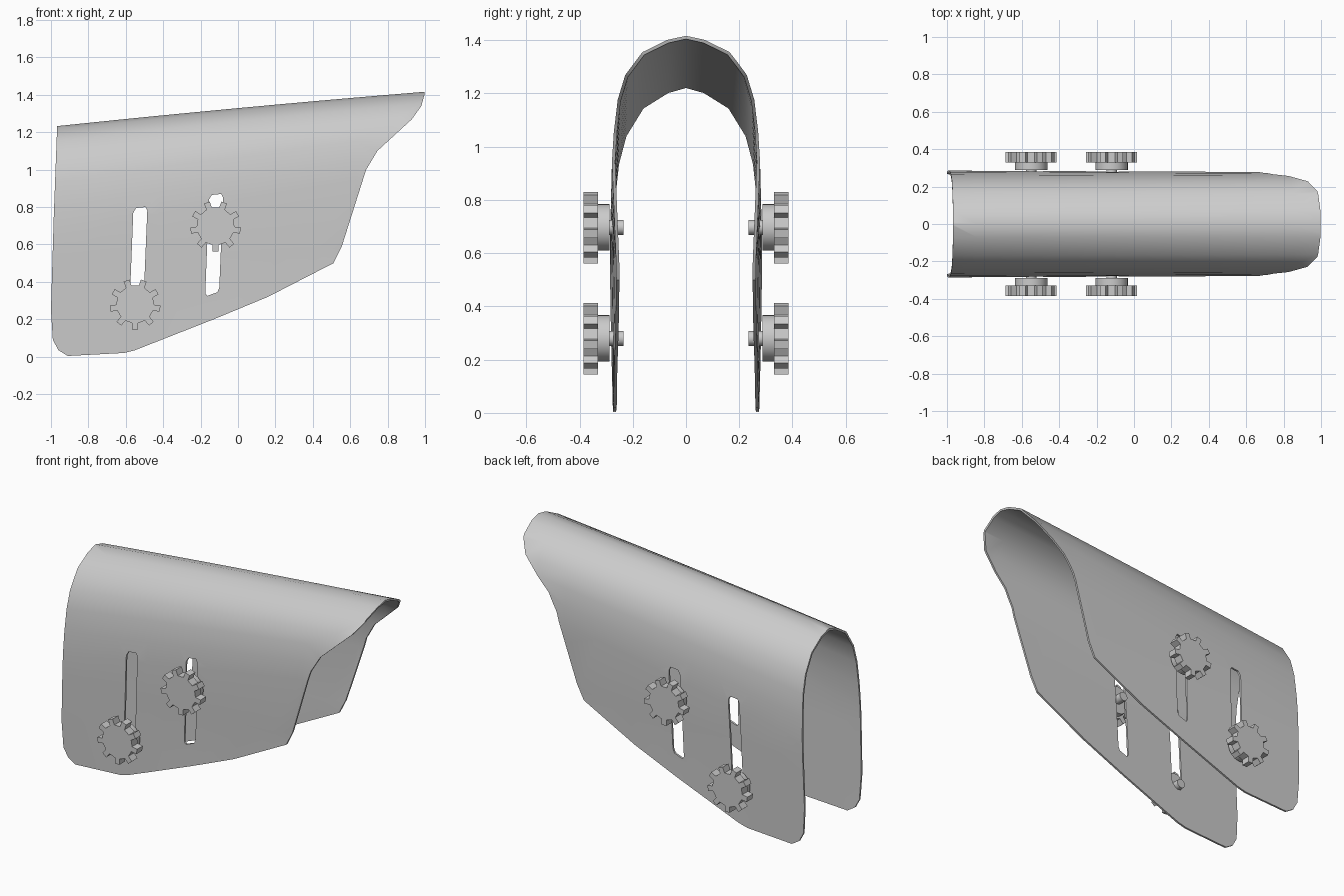
import bpy, bmesh, math

cube = bpy.data.objects.get("Cube")
if cube:
    bpy.data.objects.remove(cube, do_unlink=True)

GREY = (0.6, 0.6, 0.6, 1)
grey = bpy.data.materials.new("light grey")
grey.use_nodes = True
grey.diffuse_color = GREY
grey.node_tree.nodes["Principled BSDF"].inputs["Base Color"].default_value = GREY


def finish(name, bm):
    mesh = bpy.data.meshes.new(name)
    bm.to_mesh(mesh)
    bm.free()
    mesh.materials.append(grey)
    obj = bpy.data.objects.new(name, mesh)
    bpy.context.collection.objects.link(obj)
    return obj


def add_prism(bm, outline, y0, y1):
    """Closed prism: an (x, z) outline pulled along y."""
    a = [bm.verts.new((x, y0, z)) for x, z in outline]
    b = [bm.verts.new((x, y1, z)) for x, z in outline]
    n = len(a)
    faces = [bm.faces.new(a), bm.faces.new(b[::-1])]
    for i in range(n):
        j = (i + 1) % n
        faces.append(bm.faces.new((a[j], a[i], b[i], b[j])))
    bmesh.ops.recalc_face_normals(bm, faces=faces)


def select_only(obj):
    bpy.ops.object.select_all(action='DESELECT')
    obj.select_set(True)
    bpy.context.view_layer.objects.active = obj


def smooth(obj, angle):
    select_only(obj)
    bpy.ops.object.shade_smooth_by_angle(angle=math.radians(angle))


def trim(obj, outline, operation):
    """Cut obj with a prism that runs across the whole width."""
    bm = bmesh.new()
    add_prism(bm, outline, -0.6, 0.6)
    cutter = finish("cutter", bm)
    cutter.hide_render = True
    mod = obj.modifiers.new("trim", 'BOOLEAN')
    mod.operation, mod.solver, mod.object = operation, 'EXACT', cutter
    select_only(obj)
    bpy.ops.object.modifier_apply(modifier=mod.name)
    bpy.data.objects.remove(cutter, do_unlink=True)


# Arched cover: a U section lofted along x
ARCH = [(0, 0), (0.07, 0.015), (0.165, 0.06), (0.23, 0.14),
        (0.258, 0.22), (0.272, 0.32), (0.279, 0.42)]  # half width, drop
WALL = [(0.55, 0.286, 0.255), (0.3, 0.282, 0.252), (-0.05, 0.274, 0.262)]


def section(x):
    t = (x + 1) / 2
    ridge = 1.329 + 0.0935 * x - 0.006 * x * x
    half = [(y * (1.022 - 0.03 * t), ridge - d * (1.35 - 0.35 * t))
            for y, d in ARCH]
    half += [(rear + (front - rear) * t, z) for z, rear, front in WALL]
    return [(-y, z) for y, z in half[:0:-1]] + half


bm = bmesh.new()
STEPS = 10
rows = []
for i in range(STEPS + 1):
    x = -1.05 + 2.1 * i / STEPS
    rows.append([bm.verts.new((x, y, z)) for y, z in section(x)])
for r, s in zip(rows, rows[1:]):
    for j in range(len(r) - 1):
        bm.faces.new((r[j], s[j], s[j + 1], r[j + 1]))
cover = finish("arched_cover", bm)
shell = cover.modifiers.new("thickness", 'SOLIDIFY')
shell.thickness, shell.offset, shell.use_even_offset = 0.012, -1, True
select_only(cover)
bpy.ops.object.modifier_apply(modifier=shell.name)

# Side silhouette of the cover
trim(cover, [(-0.965, 1.6), (-0.967, 1.23), (-0.985, 0.75), (-1, 0.25),
             (-0.99, 0.09), (-0.96, 0.035), (-0.91, 0.004), (-0.61, 0.02),
             (-0.55, 0.035), (-0.13, 0.2), (0.16, 0.32), (0.51, 0.5),
             (0.555, 0.59), (0.685, 1.0), (0.745, 1.1), (0.93, 1.27),
             (0.98, 1.34), (0.998, 1.405), (1, 1.6)], 'INTERSECT')

# Leaning adjustment slots
SLOT = [(-0.175, 0.34), (-0.165, 0.325), (-0.11, 0.345), (-0.1, 0.37),
        (-0.08, 0.85), (-0.09, 0.87), (-0.14, 0.865), (-0.155, 0.84)]
for dx, dz in ((0, 0), (-0.405, -0.07)):
    trim(cover, [(x + dx, z + dz) for x, z in SLOT], 'DIFFERENCE')
smooth(cover, 35)


# Toothed clamp knobs with a hub and a bolt
def circle(cx, cz, r, n):
    return [(cx + r * math.cos(math.tau * i / n),
             cz + r * math.sin(math.tau * i / n)) for i in range(n)]


def gear(cx, cz, teeth=9, root=0.1, tip=0.135, half=0.016):
    pts = []
    for i in range(teeth):
        a = math.tau * i / teeth - math.pi / 2
        for radius, side in ((root, -half), (tip, -half), (tip, half), (root, half)):
            pts.append((cx + radius * math.cos(a) - side * math.sin(a),
                        cz + radius * math.sin(a) + side * math.cos(a)))
    return pts


for place, cx, cz in (("rear", -0.55, 0.28), ("front", -0.12, 0.697)):
    for side, s in (("right", -1), ("left", 1)):
        bm = bmesh.new()
        add_prism(bm, gear(cx, cz), s * 0.33, s * 0.385)
        add_prism(bm, circle(cx, cz, 0.087, 32), s * 0.288, s * 0.33)
        add_prism(bm, circle(cx, cz, 0.028, 16), s * 0.235, s * 0.3)
        smooth(finish(f"{place}_{side}_knob", bm), 30)
